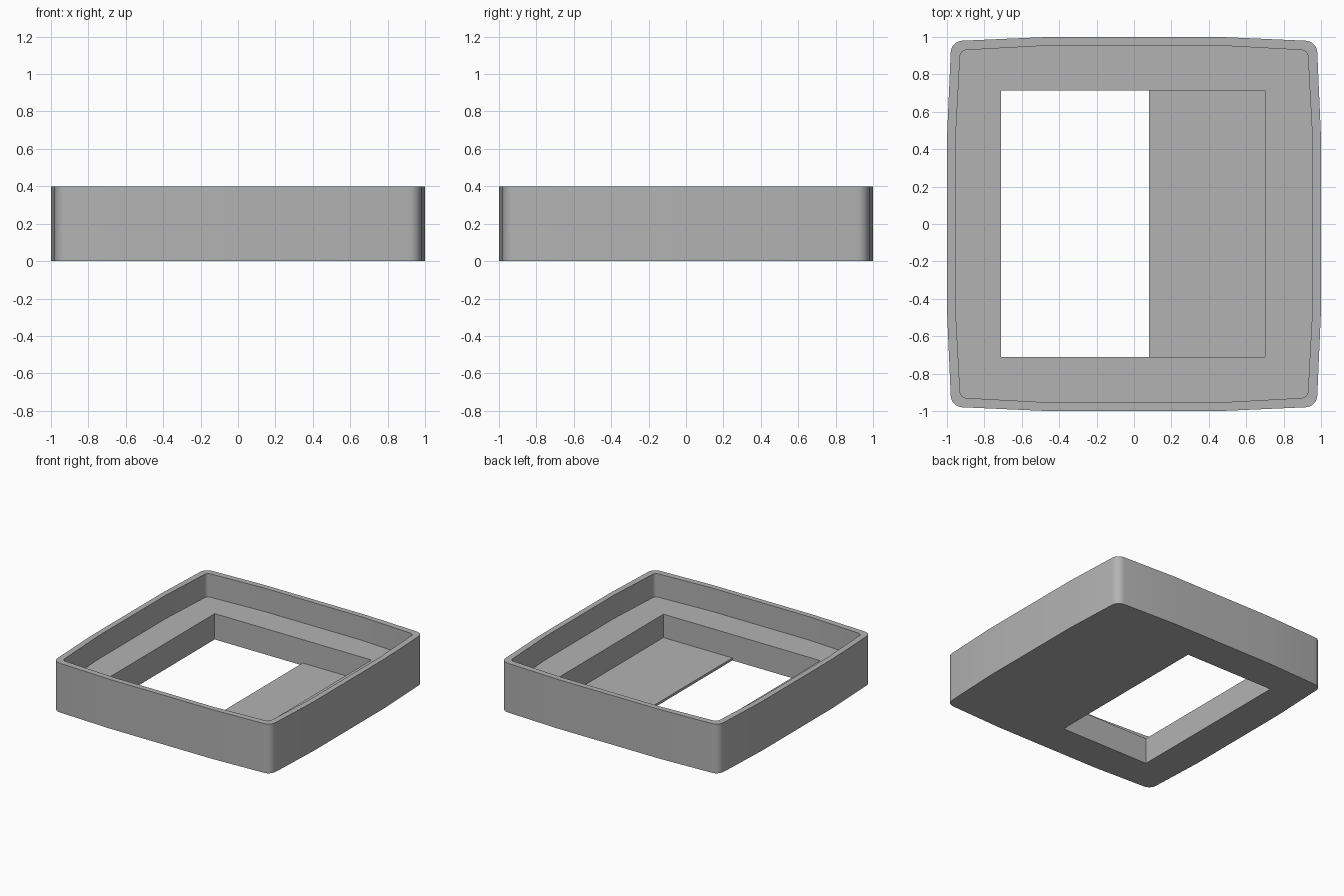
import bpy
import bmesh
import math

if "Cube" in bpy.data.objects:
    bpy.data.objects.remove(bpy.data.objects["Cube"], do_unlink=True)

HEIGHT, LEDGE, FLOOR = 0.4, 0.21, 0.02

grey = bpy.data.materials.new("mid grey")
grey.use_nodes = True
colour = (0.45, 0.45, 0.45, 1)
grey.diffuse_color = colour
grey.node_tree.nodes["Principled BSDF"].inputs["Base Color"].default_value = colour


def bowed_square(middle, corner, shoulder, radius, steps=8):
    """Square outline with bowed sides and rounded corners."""
    points = []
    centre = corner - radius
    for quarter in range(4):
        turn = quarter * math.pi / 2
        c, s = math.cos(turn), math.sin(turn)
        side = [(middle, -shoulder), (middle, shoulder)]
        for i in range(steps + 1):
            a = math.radians(3 + 84 * i / steps)
            side.append((centre + radius * math.cos(a), centre + radius * math.sin(a)))
        points += [(x * c - y * s, x * s + y * c) for x, y in side]
    return points


def prism(name, points, direction):
    """Closed solid made by pushing a flat outline along a direction."""
    bm = bmesh.new()
    face = bm.faces.new([bm.verts.new(p) for p in points])
    new = bmesh.ops.extrude_face_region(bm, geom=[face])["geom"]
    verts = [v for v in new if isinstance(v, bmesh.types.BMVert)]
    bmesh.ops.translate(bm, verts=verts, vec=direction)
    bmesh.ops.recalc_face_normals(bm, faces=bm.faces)
    mesh = bpy.data.meshes.new(name)
    bm.to_mesh(mesh)
    bm.free()
    mesh.materials.append(grey)
    obj = bpy.data.objects.new(name, mesh)
    bpy.context.collection.objects.link(obj)
    return obj


def carve(target, cutter):
    """Subtract the cutter from the target, then discard it."""
    cutter.hide_render = True
    mod = target.modifiers.new("carve", "BOOLEAN")
    mod.operation = "DIFFERENCE"
    mod.solver = "EXACT"
    mod.object = cutter
    bpy.context.view_layer.objects.active = target
    bpy.ops.object.modifier_apply(modifier=mod.name)
    bpy.data.objects.remove(cutter, do_unlink=True)


# Outer body
outer = bowed_square(1.0, 0.98, 0.46, 0.065)
tray = prism("tray_frame", [(x, y, 0) for x, y in outer], (0, 0, HEIGHT))

# Shallow upper cavity that leaves the thin rim
inner = bowed_square(0.955, 0.93, 0.44, 0.035)
carve(tray, prism("rim_cutter", [(x, y, LEDGE) for x, y in inner], (0, 0, HEIGHT)))

# Deep pocket with a thin floor on one side and an opening on the other
pocket = [(-0.71, -0.1), (0.08, -0.1), (0.08, FLOOR),
          (0.7, FLOOR), (0.7, 0.3), (-0.71, 0.3)]
carve(tray, prism("pocket_cutter", [(x, -0.71, z) for x, z in pocket], (0, 1.425, 0)))

# Smooth bowed sides and corners, crisp edges elsewhere
bpy.ops.object.select_all(action="DESELECT")
tray.select_set(True)
bpy.context.view_layer.objects.active = tray
bpy.ops.object.shade_smooth_by_angle(angle=math.radians(30))
